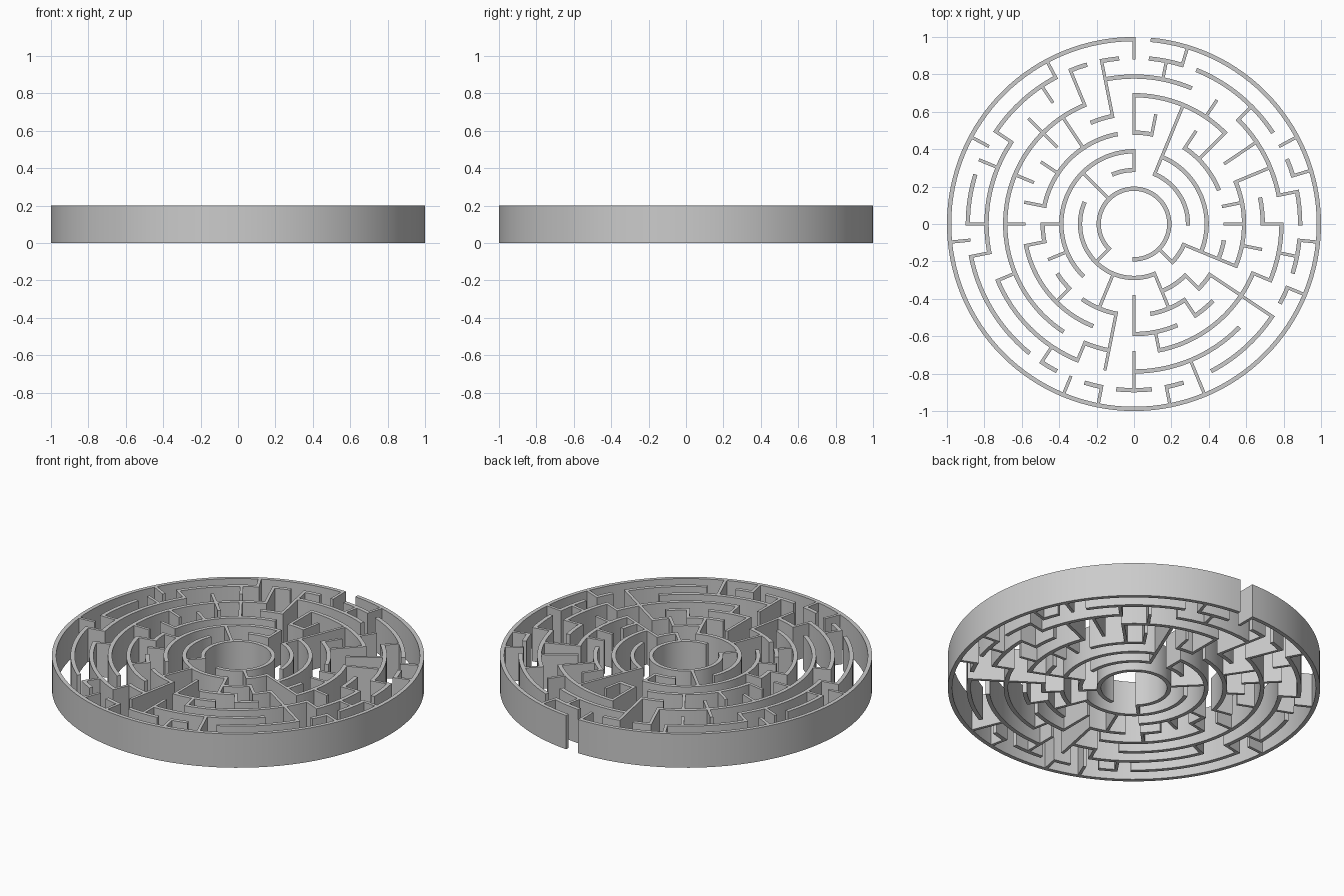
import bpy, bmesh, math

if "Cube" in bpy.data.objects:
    bpy.data.objects.remove(bpy.data.objects["Cube"])

H = 0.2           # wall height
T = 0.023         # curved wall thickness
W = 0.017         # straight wall thickness
U = math.tau / 64 # angular step, measured clockwise from +y

# Curved walls per ring: ring number -> (start, end) steps
ARCS = {
    10: [(1, 64)],
    9: [(1, 3), (-2, -1), (-4, -3), (-10, -5), (-25, -18), (14, 16), (4, 10), (12, 13),
        (-16, -13), (17, 19), (20, 21), (22, 27), (31, 33), (29, 30), (-30, -29), (-27, -26)],
    8: [(-2, 4), (-18, -10), (-28, -20), (8, 14), (16, 20), (24, 32)],
    7: [(-26, -4), (-30, -28), (0, 8), (14, 16), (20, 30)],
    6: [(-4, -2), (-28, -18), (28, 32), (24, 26), (12, 20)],
    5: [(-14, -2), (-18, -16), (-24, -22), (-30, -26), (0, 2), (6, 12), (18, 20), (22, 24), (26, 30)],
    4: [(-24, 0), (4, 20), (24, 28)],
    3: [(-36, -12), (-4, 0), (4, 16), (20, 24)],
    2: [(-24, 32)],
}

# Straight walls: (inner ring, outer ring) -> steps
SPOKES = {
    (9, 10): [0, 3, -5, -11, -17, -28, -30, 28, 30, 11, 13, 17, 20],
    (8, 9): [2, -6, -10, -12, -16, -18, -26, 8, 14, 18],
    (7, 8): [-20, -28, 16, 20, 6],
    (6, 7): [-12, -16, 30, 18],
    (5, 6): [-10, -14, -18, -24, 2, 6, 14, 16, 26],
    (4, 5): [-16, -20, 24],
    (3, 4): [0],
    (2, 3): [-24, 24],
    (8, 10): [28], (7, 9): [-4, 32], (6, 9): [-2], (5, 9): [22],
    (6, 8): [-8, 10, 12], (5, 8): [-30], (5, 7): [-6, 0, 8],
    (3, 7): [4], (3, 6): [20], (4, 6): [32], (3, 5): [-28, 28], (2, 4): [-8],
}


def polar(r, a):
    return r * math.sin(a), r * math.cos(a)


def add_strip(bm, inner, outer):
    """Closed wall prism between two matching outlines."""
    rows = []
    for p, q in zip(inner, outer):
        rows.append([bm.verts.new((*p, 0)), bm.verts.new((*q, 0)),
                     bm.verts.new((*q, H)), bm.verts.new((*p, H))])
    for a, b in zip(rows, rows[1:]):
        for i in range(4):
            j = (i + 1) % 4
            bm.faces.new((a[i], a[j], b[j], b[i]))
    bm.faces.new(rows[0][::-1])
    bm.faces.new(rows[-1])


def finish(bm, name):
    bmesh.ops.recalc_face_normals(bm, faces=bm.faces)
    mesh = bpy.data.meshes.new(name)
    bm.to_mesh(mesh)
    bm.free()
    ob = bpy.data.objects.new(name, mesh)
    bpy.context.collection.objects.link(ob)
    bpy.ops.object.select_all(action='DESELECT')
    ob.select_set(True)
    bpy.context.view_layer.objects.active = ob
    bpy.ops.object.shade_smooth_by_angle(angle=math.radians(30))


# Concentric curved walls
for ring, spans in ARCS.items():
    bm = bmesh.new()
    r = ring * 0.1
    pad = 0.008 / r
    for s, e in spans:
        a0, a1 = s * U - pad, e * U + pad
        n = max(2, (e - s) * 2)
        angs = [a0 + (a1 - a0) * i / n for i in range(n + 1)]
        add_strip(bm, [polar(r - T, a) for a in angs], [polar(r, a) for a in angs])
    finish(bm, "outer_wall" if ring == 10 else f"ring_wall_{ring}")

# Straight radial walls
bm = bmesh.new()
for (k0, k1), steps in SPOKES.items():
    r0, r1 = k0 * 0.1 - T + 0.002, k1 * 0.1 - 0.002
    for s in steps:
        dx, dy = polar(1, s * U)
        nx, ny = dy * W / 2, -dx * W / 2
        add_strip(bm, [(dx * r + nx, dy * r + ny) for r in (r0, r1)],
                  [(dx * r - nx, dy * r - ny) for r in (r0, r1)])
finish(bm, "radial_walls")
